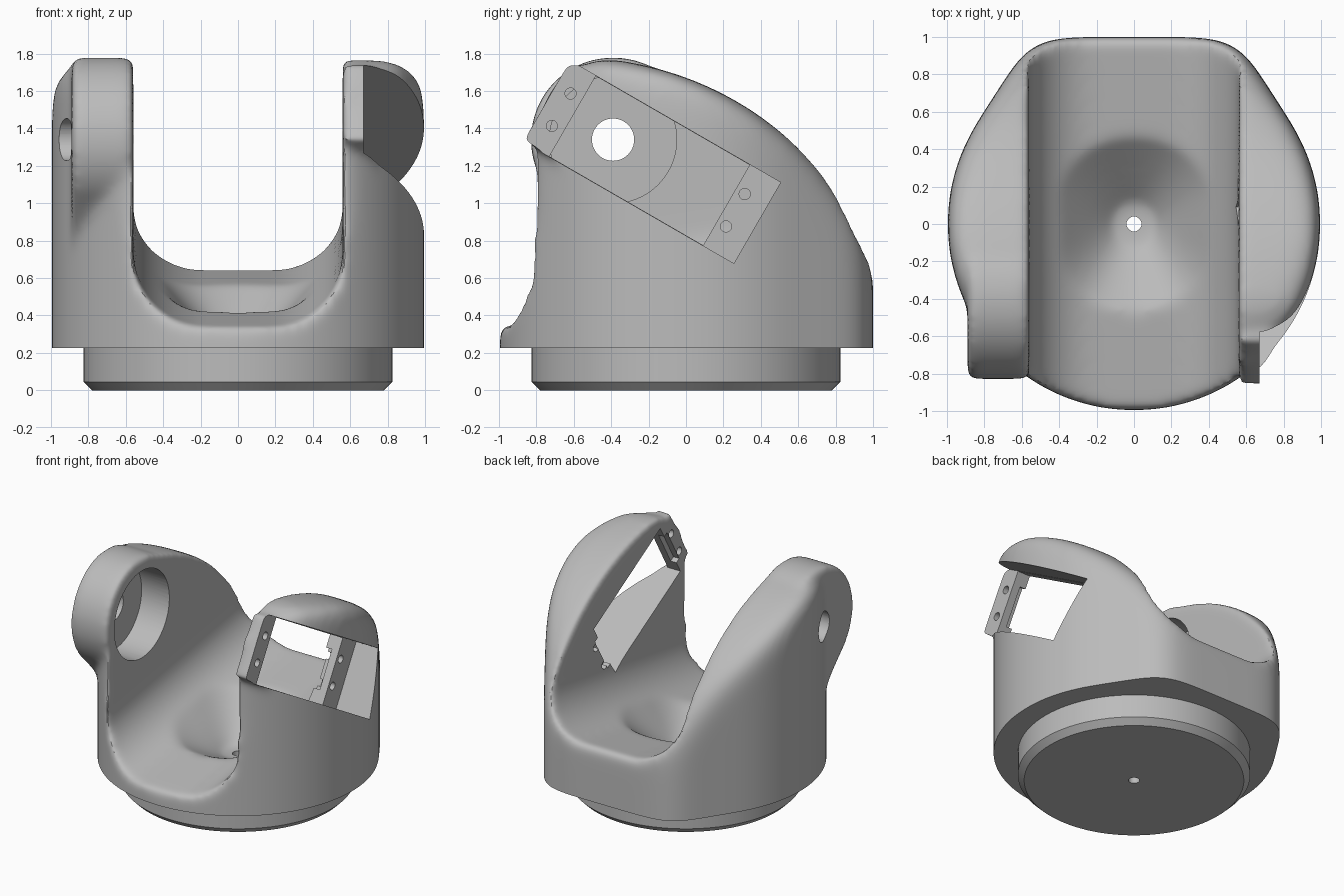
import bpy, bmesh
from math import sin, cos, pi, radians, sqrt

cube = bpy.data.objects.get("Cube")
if cube:
    bpy.data.objects.remove(cube, do_unlink=True)

grey = bpy.data.materials.new("light grey")
grey.use_nodes = True
grey.diffuse_color = (0.5, 0.5, 0.5, 1)
for node in grey.node_tree.nodes:
    if node.type == 'BSDF_PRINCIPLED':
        node.inputs["Base Color"].default_value = (0.5, 0.5, 0.5, 1)

PY, PZ = -0.39, 1.34          # pivot axis shared by both arms
SLOPE, FLOOR = 0.158, 0.495   # channel floor
HALF, BEND = 0.2, 0.36        # channel flat half width and corner radius


# Placement of a flat profile (a, b) at depth t
def plan(a, b, t):
    return (a, b, t)


def side(a, b, t):
    return (t, a, b)


def sloped(a, b, t):
    return (a, t, b + SLOPE * t)


def tilted(u, v, t):
    c, s = cos(pi / 6), 0.5
    return (t, PY + u * c + v * s, PZ - u * s + v * c)


def arc(cx, cy, r, a0, a1, n):
    angles = [radians(a0 + (a1 - a0) * i / n) for i in range(n + 1)]
    return [(cx + r * cos(a), cy + r * sin(a)) for a in angles]


def circle(cx, cy, r, n=48):
    return arc(cx, cy, r, 0, 360, n)[:-1]


def rect(a0, a1, b0, b1):
    return [(a0, b0), (a1, b0), (a1, b1), (a0, b1)]


def loft(bm, rings):
    loops = [[bm.verts.new(p) for p in ring] for ring in rings]
    n = len(loops[0])
    for low, high in zip(loops, loops[1:]):
        for i in range(n):
            j = (i + 1) % n
            bm.faces.new((low[i], low[j], high[j], high[i]))
    bm.faces.new(loops[0][::-1])
    bm.faces.new(loops[-1])


def prism(bm, pts, t0, t1, place):
    loft(bm, [[place(a, b, t) for a, b in pts] for t in (t0, t1)])


def finish(bm, name):
    bmesh.ops.recalc_face_normals(bm, faces=bm.faces[:])
    mesh = bpy.data.meshes.new(name)
    bm.to_mesh(mesh)
    bm.free()
    mesh.materials.append(grey)
    obj = bpy.data.objects.new(name, mesh)
    bpy.context.scene.collection.objects.link(obj)
    return obj


def solid(name, *parts):
    bm = bmesh.new()
    for part in parts:
        prism(bm, *part)
    return finish(bm, name)


def apply(obj, kind, **settings):
    mod = obj.modifiers.new(kind.lower(), kind)
    for key, value in settings.items():
        setattr(mod, key, value)
    bpy.context.view_layer.objects.active = obj
    bpy.ops.object.modifier_apply(modifier=mod.name)


def combine(obj, tool, operation):
    tool.hide_render = True
    apply(obj, 'BOOLEAN', operation=operation, solver='EXACT', object=tool)
    bpy.data.objects.remove(tool, do_unlink=True)


def soften(obj, size, steps):
    apply(obj, 'REMESH', mode='VOXEL', voxel_size=size)
    apply(obj, 'SMOOTH', factor=1.0, iterations=steps)


# Body: round plan with a squared back, trimmed by the curved side profile
corner = [(0.625, 0.875), (0.56, 0.945), (0.48, 0.985), (0.38, 1.0)]
outline = (arc(0, 0, 1, -213, 33, 100) + corner
           + [(-x, y) for x, y in reversed(corner)])
body = solid("fork_body", (outline, -0.3, 2.2, plan))
crown = [(y, 0.04 + sqrt(1.74 ** 2 - (y + 0.6) ** 2))
         for y in [1.1 - 0.037 * i for i in range(40)]]
profile = ([(-1.3, -0.5), (1.1, -0.5)] + crown
           + arc(PY, PZ, 0.44, 91, 180, 24) + [(-0.83, 0.9), (-1.3, 0.7)])
combine(body, solid("side_profile", (profile, -1.5, 1.5, side)), 'INTERSECT')
soften(body, 0.03, 46)

# Pivot boss on one arm, mounting tab on the other
boss = arc(PY, PZ, 0.44, 20, 220, 40) + [(-0.4, 0.72), (-0.1, 0.9)]
combine(body, solid("pivot_boss", (boss, -0.89, -0.4, side)), 'UNION')
tab = rect(-0.41, 0, -0.24, 0.24)
combine(body, solid("mounting_tab", (tab, 0.4, 0.75, tilted)), 'UNION')

# Channel with rounded bottom corners and a sloping floor
right = arc(HALF, FLOOR + BEND, BEND, -90, 0, 20) + [(HALF + BEND, 3)]
channel = right + [(-x, z) for x, z in reversed(right)]
combine(body, solid("channel", (channel, -1.5, 1.5, sloped)), 'DIFFERENCE')


# Conical dish that meets the channel floor
def floor_height(x, y):
    over = max(0, abs(x) - HALF)
    return FLOOR + SLOPE * y + BEND - sqrt(BEND ** 2 - over ** 2)


rim = circle(0, 0, 0.49, 64)
bm = bmesh.new()
loft(bm, [[(x, y, 0.25) for x, y in circle(0, 0, 0.11, 64)],
          [(x, y, floor_height(x, y) + 0.015) for x, y in rim],
          [(x, y, 1.0) for x, y in rim]])
combine(body, finish(bm, "dish"), 'DIFFERENCE')
soften(body, 0.02, 16)

# Crisp cuts: flat underside, motor pocket, bearing seat, inner notches
combine(body, solid("first_cuts",
                    (rect(-1.5, 1.5, -1.5, 1.5), -0.7, 0.225, plan),
                    (rect(-0.9, 0.89, -0.25, 0.25), 0.67, 1.4, tilted),
                    (circle(0, 0, 0.34, 64), -0.8, -0.3, tilted),
                    (rect(0.6, 0.74, -0.15, 0.15), 0.3, 0.61, tilted),
                    (rect(-0.29, -0.15, -0.15, 0.15), 0.3, 0.61, tilted)),
        'DIFFERENCE')

# Window, shaft hole, drain hole and screw holes
screws = [(circle(u, v, 0.03, 20), 0.3, 0.9, tilted)
          for u in (-0.32, 0.755) for v in (-0.1, 0.1)]
combine(body, solid("second_cuts",
                    (rect(-0.25, 0.7, -0.248, 0.248), 0.3, 0.9, tilted),
                    (circle(0, 0, 0.113), -1.3, -0.6, tilted),
                    (circle(0, 0, 0.04, 24), 0.1, 0.6, plan),
                    *screws), 'DIFFERENCE')

# Base plug with a chamfered lower edge
bm = bmesh.new()
loft(bm, [[(x, y, z) for x, y in circle(0, 0, r, 96)]
          for r, z in ((0.78, 0), (0.825, 0.045), (0.825, 0.232))])
base = finish(bm, "base_plug")
combine(base, solid("base_hole", (circle(0, 0, 0.04, 24), -0.2, 0.5, plan)),
        'DIFFERENCE')

# Smooth shading with crisp machined edges
for obj in (body, base):
    bpy.ops.object.select_all(action='DESELECT')
    obj.select_set(True)
    bpy.context.view_layer.objects.active = obj
    bpy.ops.object.shade_smooth_by_angle(angle=radians(30))
